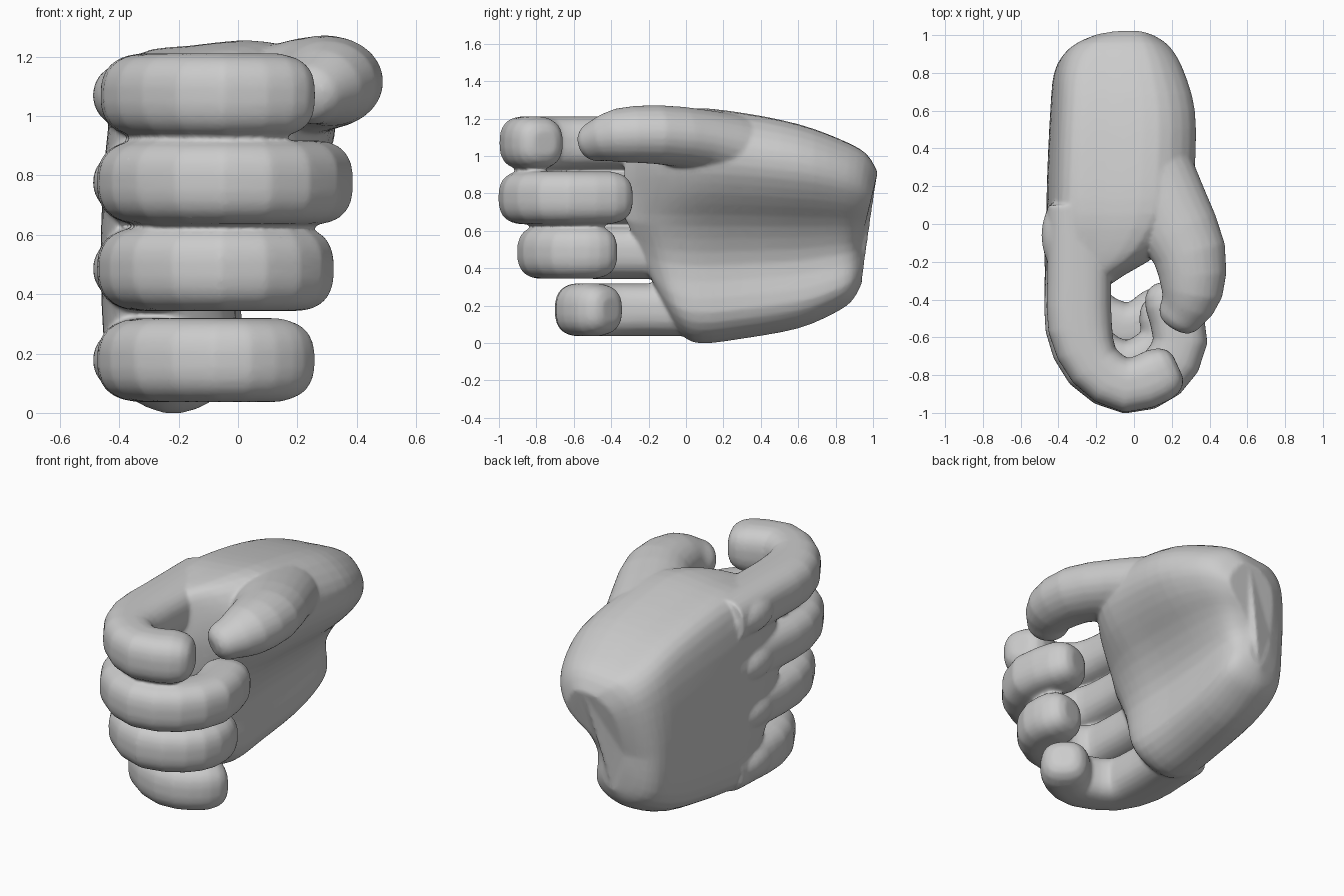
import bpy, bmesh, math
from mathutils import Vector, Matrix

if "Cube" in bpy.data.objects:
    bpy.data.objects.remove(bpy.data.objects["Cube"])

bm = bmesh.new()


def smooth(rows, steps=3, closed=False):
    """Pass a Catmull-Rom curve through rows of numbers."""
    n, out = len(rows), []
    pick = (lambda i: rows[i % n]) if closed else (lambda i: rows[max(0, min(n - 1, i))])
    for i in range(n if closed else n - 1):
        for k in range(steps):
            t = k / steps
            out.append(tuple(0.5 * (2 * b + (c - a) * t + (2 * a - 5 * b + 4 * c - d) * t * t
                                    + (3 * b - a - 3 * c + d) * t ** 3)
                             for a, b, c, d in zip(pick(i - 1), pick(i), pick(i + 1), pick(i + 2))))
    return out if closed else out + [tuple(rows[-1])]


def loft(rings):
    """Skin a list of point rings and cap both ends."""
    vs = [[bm.verts.new(p) for p in r] for r in rings]
    n = len(vs[0])
    faces = [bm.faces.new((a[i], a[(i + 1) % n], b[(i + 1) % n], b[i]))
             for a, b in zip(vs, vs[1:]) for i in range(n)]
    faces += [bm.faces.new(vs[0]), bm.faces.new(vs[-1])]
    bmesh.ops.recalc_face_normals(bm, faces=faces)


def tube(path, power=2.6, sides=24):
    """Tube with rounded tip; path entries are (x, y, z, half width, half height)."""
    path = smooth(path, 2)
    pts = [Vector(p[:3]) for p in path]
    size = [p[3:] for p in path]
    tans = [(pts[min(i + 1, len(pts) - 1)] - pts[max(i - 1, 0)]).normalized() for i in range(len(pts))]
    end, tip, last = pts[-1], tans[-1], size[-1]
    for step, s in ((0.4, 0.9), (0.65, 0.72), (0.78, 0.45)):
        pts.append(end + tip * last[0] * step)
        tans.append(tip)
        size.append((last[0] * s, last[1] * s))
    rings = []
    for p, t, (w, h) in zip(pts, tans, size):
        side = t.cross(Vector((0, 0, 1))).normalized()
        up = side.cross(t)
        ring = []
        for k in range(sides):
            a = 2 * math.pi * (k + 0.5) / sides
            c, s = math.cos(a), math.sin(a)
            c = math.copysign(abs(c) ** (2 / power), c)
            s = math.copysign(abs(s) ** (2 / power), s)
            ring.append(p + side * c * w + up * s * h)
        rings.append(ring)
    loft(rings)


# Palm: sections along y, hollow on the palm side under the thumb mound
stations = [  # y, bottom, top, back x, thumb-mound x, heel x, lean
    (-0.12, 0.20, 1.12, -0.40, -0.14, -0.16, -0.42),
    (-0.08, 0.12, 1.17, -0.43, -0.05, -0.10, -0.38),
    (-0.02, 0.04, 1.22, -0.45, 0.14, -0.03, -0.26),
    (0.08, 0.0, 1.25, -0.46, 0.29, 0.0, -0.06),
    (0.30, 0.025, 1.225, -0.455, 0.32, 0.0, 0),
    (0.60, 0.08, 1.165, -0.44, 0.32, 0.01, 0),
    (0.80, 0.165, 1.085, -0.42, 0.26, 0.01, 0.02),
    (0.89, 0.23, 1.01, -0.36, 0.19, -0.02, 0.06),
    (0.94, 0.32, 0.91, -0.24, 0.11, -0.09, 0.07),
]
rings = []
for y, lo, hi, xb, xt, xl, lean in smooth(stations):
    mid = lambda a, b, f: a + (b - a) * f
    section = [(xb + 0.12, 0.965), (xb + 0.04, 0.85), (xb + 0.004, 0.6), (xb, 0.3), (xb + 0.04, 0.09),
               (mid(xb, xl, 0.45), 0.0), (mid(xb, xl, 0.8), 0.03), (xl, 0.13), (xl - 0.01, 0.33),
               (mid(xl, xt, 0.27), 0.5), (mid(xl, xt, 0.75), 0.64), (xt, 0.77), (xt - 0.03, 0.9),
               (mid(xb, xt, 0.75), 1.0), (mid(xb, xt, 0.4), 0.99)]
    # the wrist leans back near its top, the knuckle end recedes near its bottom
    shift = lambda t: lean * (max(0, t - 0.4) * 2 if lean > 0 else min(t, 0.5))
    rings.append([(x, y + shift(t), lo + (hi - lo) * t) for x, t in smooth(section, closed=True)])
loft(rings)

# Curled fingers: centre height and path in plan
fingers = [
    (1.07, [(-0.29, 0.1), (-0.29, -0.3), (-0.285, -0.55), (-0.21, -0.75), (-0.04, -0.855), (0.13, -0.8)]),
    (0.777, [(-0.29, 0.1), (-0.3, -0.3), (-0.3, -0.55), (-0.23, -0.755), (-0.04, -0.86), (0.15, -0.79),
             (0.245, -0.62), (0.2, -0.41)]),
    (0.485, [(-0.29, 0.1), (-0.3, -0.2), (-0.3, -0.45), (-0.24, -0.655), (-0.05, -0.76), (0.12, -0.69),
             (0.18, -0.59), (0.17, -0.49)]),
    (0.178, [(-0.29, 0.1), (-0.3, -0.1), (-0.3, -0.28), (-0.24, -0.465), (-0.06, -0.56), (0.06, -0.53),
             (0.12, -0.48)]),
]
for z, plan in fingers:
    tube([(x, y, z, 0.17 if y > -0.6 and x < -0.28 else 0.145, 0.142) for x, y in plan])
    # Knuckle bump, long and low along the back of the hand
    bmesh.ops.create_uvsphere(bm, u_segments=20, v_segments=12, radius=1,
                              matrix=Matrix.Translation((-0.40, -0.06, z)) @ Matrix.Diagonal((0.09, 0.18, 0.1, 1)))

# Thumb, with its root merging into the palm
tube([(-0.02, 0.6, 0.97, 0.15, 0.13), (0.06, 0.35, 1.02, 0.22, 0.18), (0.18, 0.08, 1.085, 0.22, 0.165),
      (0.295, -0.16, 1.115, 0.195, 0.158), (0.305, -0.36, 1.11, 0.165, 0.145), (0.26, -0.46, 1.085, 0.13, 0.115)],
     power=2.0)

# Fuse the parts into one smooth skin
mesh = bpy.data.meshes.new("fist")
bm.to_mesh(mesh)
bm.free()
fist = bpy.data.objects.new("fist", mesh)
bpy.context.collection.objects.link(fist)
remesh = fist.modifiers.new("fuse", 'REMESH')
remesh.mode = 'VOXEL'
remesh.voxel_size = 0.01
remesh.use_smooth_shade = True
relax = fist.modifiers.new("relax", 'SMOOTH')
relax.factor = 0.5
relax.iterations = 12
thin = fist.modifiers.new("thin", 'DECIMATE')
thin.ratio = 0.25
